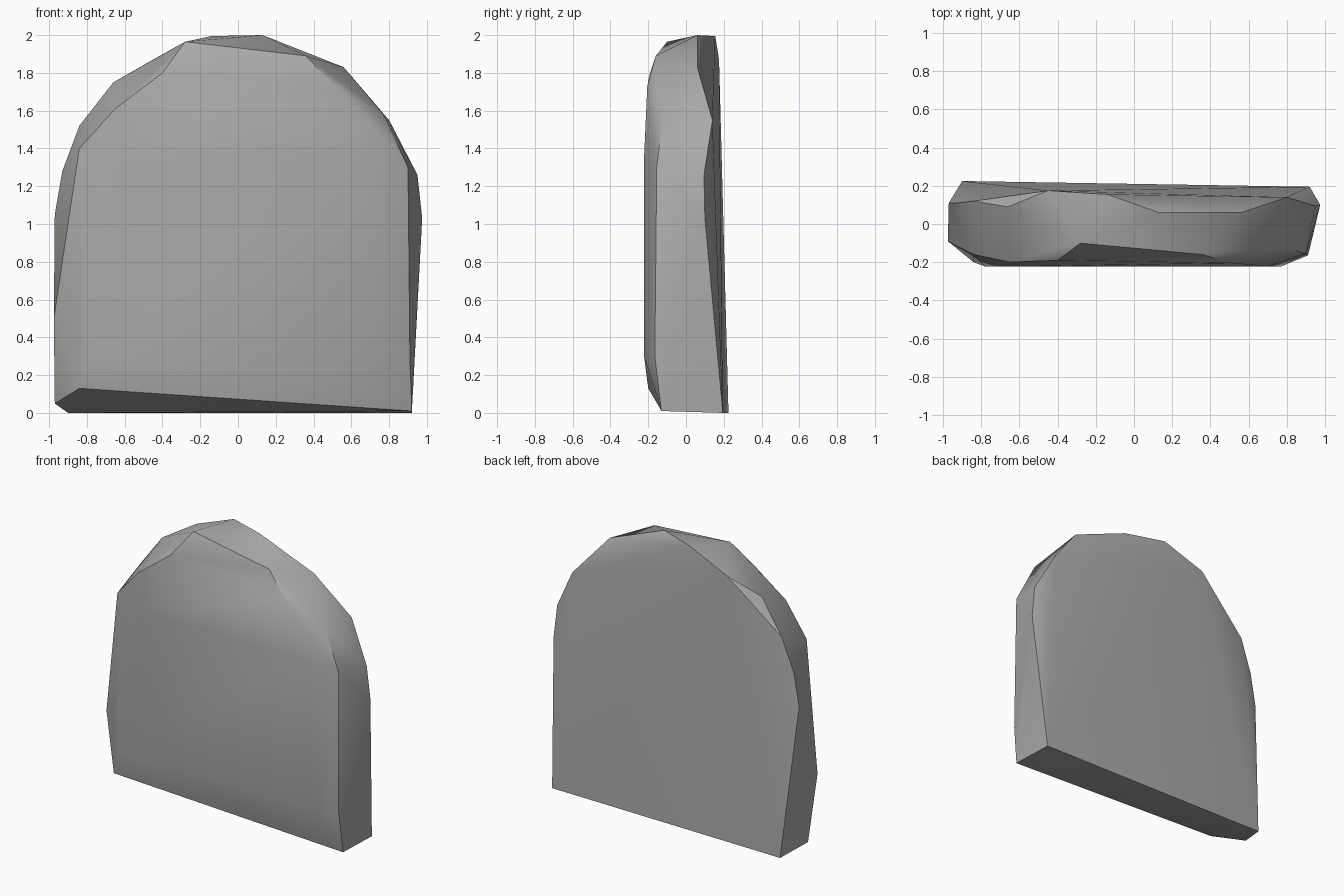
import bpy
import bmesh
import math

cube = bpy.data.objects.get("Cube")
if cube:
    bpy.data.objects.remove(cube, do_unlink=True)

# Flat stone colour
stone = bpy.data.materials.new("grey_stone")
stone.use_nodes = True
colour = (0.4, 0.4, 0.4, 1)
stone.diffuse_color = colour
stone.node_tree.nodes["Principled BSDF"].inputs["Base Color"].default_value = colour

# Flat front panel corners
front_panel = [(-.78, -.222, .3), (.77, -.222, .3), (.7, -.222, 1.35), (-.6, -.222, 1.35)]

# Chipped front rim, clockwise from the bottom corner
front_rim = [(-.84, -.2, .13), (-.975, -.09, .5), (-.84, -.16, 1.4), (-.65, -.2, 1.61),
             (-.4, -.19, 1.8), (-.28, -.1, 1.965), (.36, -.16, 1.89), (.51, -.205, 1.73),
             (.77, -.12, 1.58), (.9, -.155, 1.3), (.91, -.165, .3), (.92, -.13, .01)]

# Back rim, clockwise from the bottom corner
back_rim = [(-.9, .225, 0), (-.97, .01, .05), (-.97, .11, 1.05), (-.93, .11, 1.28),
            (-.84, .12, 1.52), (-.66, .09, 1.75), (-.45, .175, 1.87), (-.14, .155, 1.995),
            (.13, .06, 2), (.56, .06, 1.83), (.8, .14, 1.55), (.95, .095, 1.26),
            (.975, .1, 1.03), (.92, .195, 0)]

# Rough-hewn slab wrapped around the rims
bm = bmesh.new()
for point in front_panel + front_rim + back_rim:
    bm.verts.new(point)
hull = bmesh.ops.convex_hull(bm, input=bm.verts)
loose = {v for v in hull["geom_interior"] + hull["geom_unused"] if isinstance(v, bmesh.types.BMVert)}
bmesh.ops.delete(bm, geom=list(loose), context="VERTS")
bmesh.ops.recalc_face_normals(bm, faces=bm.faces)

mesh = bpy.data.meshes.new("stone_slab")
bm.to_mesh(mesh)
bm.free()
mesh.materials.append(stone)
slab = bpy.data.objects.new("stone_slab", mesh)
bpy.context.collection.objects.link(slab)

# Soft faces with crisp chipped edges
bpy.ops.object.select_all(action="DESELECT")
slab.select_set(True)
bpy.context.view_layer.objects.active = slab
bpy.ops.object.shade_smooth_by_angle(angle=math.radians(30))
